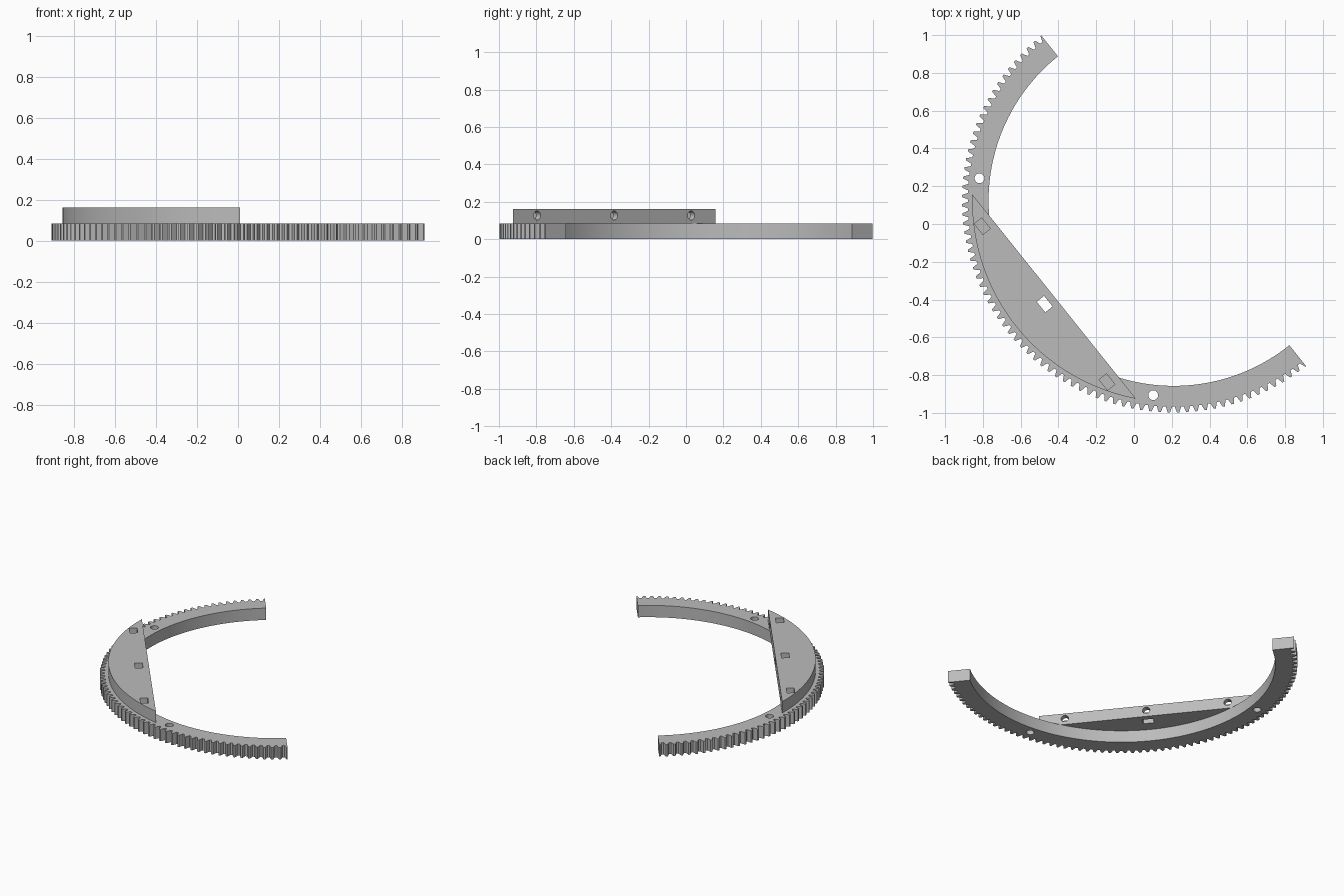
import bpy, bmesh, math
from mathutils import Matrix

if "Cube" in bpy.data.objects:
    bpy.data.objects.remove(bpy.data.objects["Cube"])

CENTRE = (0.21, 0.123)          # centre of the gear arc
AXIS = math.radians(38.7)       # direction of the symmetry axis
PLACE = Matrix.Translation((*CENTRE, 0)) @ Matrix.Rotation(AXIS, 4, 'Z')
R_TIP, R_ROOT, R_IN = 1.121, 1.09, 0.98
R_PLATE, CHORD = 1.067, 0.811
Z_RING, Z_TOP = 0.083, 0.163
TEETH = 72

grey = bpy.data.materials.new("grey")
grey.diffuse_color = (0.5, 0.5, 0.5, 1)
grey.use_nodes = True
grey.node_tree.nodes["Principled BSDF"].inputs["Base Color"].default_value = grey.diffuse_color


def polar(r, a):
    return (r * math.cos(a), r * math.sin(a))


def finish(bm, name):
    bmesh.ops.recalc_face_normals(bm, faces=bm.faces)
    bm.transform(PLACE)
    me = bpy.data.meshes.new(name)
    bm.to_mesh(me)
    bm.free()
    me.materials.append(grey)
    ob = bpy.data.objects.new(name, me)
    bpy.context.collection.objects.link(ob)
    return ob


def prism(name, outline, z0, z1):
    bm = bmesh.new()
    face = bm.faces.new([bm.verts.new((x, y, z0)) for x, y in outline])
    top = bmesh.ops.extrude_face_region(bm, geom=[face])["geom"]
    bmesh.ops.translate(bm, vec=(0, 0, z1 - z0),
                        verts=[g for g in top if isinstance(g, bmesh.types.BMVert)])
    return finish(bm, name)


def cylinder(name, matrix, radius, depth):
    bm = bmesh.new()
    bmesh.ops.create_cone(bm, cap_ends=True, segments=24, radius1=radius,
                          radius2=radius, depth=depth, matrix=matrix)
    return finish(bm, name)


def box(name, centre, size):
    bm = bmesh.new()
    bmesh.ops.create_cube(bm, size=1, matrix=Matrix.Translation(centre)
                          @ Matrix.Diagonal((*size, 1)))
    return finish(bm, name)


def cut(ob, cutters):
    bpy.context.view_layer.objects.active = ob
    for c in cutters:
        c.hide_render = True
        mod = ob.modifiers.new("cut", 'BOOLEAN')
        mod.operation, mod.solver, mod.object = 'DIFFERENCE', 'EXACT', c
        bpy.ops.object.modifier_apply(modifier=mod.name)


# Half gear ring: toothed outer edge, smooth inner edge
pitch = math.pi / TEETH
outline = []
for i in range(TEETH):
    a = math.pi / 2 + i * pitch
    for f, r in ((0, R_TIP), (0.12, R_TIP), (0.36, R_ROOT), (0.64, R_ROOT), (0.88, R_TIP)):
        outline.append(polar(r, a + f * pitch))
outline.append(polar(R_TIP, math.pi * 1.5))
outline += [polar(R_IN, math.pi * (1.5 - i / 96)) for i in range(97)]
ring = prism("gear_ring", outline, 0, Z_RING)

# Mounting plate: circle segment standing on the ring
half = math.acos(CHORD / R_PLATE)
arc = [polar(R_PLATE, math.pi - half + 2 * half * i / 48) for i in range(49)]
plate = prism("mounting_plate", arc, Z_RING, Z_TOP)

# Nut slots and sideways bolt holes
slots, bolts = [], []
for v in (-0.528, 0, 0.528):
    slots.append(box("slot_cutter", (-0.875, v, 0.1385), (0.05, 0.072, 0.123)))
    bolts.append(cylinder("bolt_cutter", Matrix.Translation((-0.84, v, 0.127))
                          @ Matrix.Rotation(math.pi / 2, 4, 'Y'), 0.024, 0.11))

# Vertical screw holes in the ring
screws = []
for s in (-1, 1):
    x, y = polar(1.035, math.pi + s * math.radians(45.3))
    screws.append(cylinder("screw_cutter", Matrix.Translation((x, y, 0.04)), 0.026, 0.3))

cut(plate, slots + bolts)
cut(ring, screws + slots)
for c in slots + bolts + screws:
    bpy.data.objects.remove(c)

# Smooth curved walls, keep crisp edges
for ob in (ring, plate):
    bpy.ops.object.select_all(action='DESELECT')
    ob.select_set(True)
    bpy.context.view_layer.objects.active = ob
    bpy.ops.object.shade_smooth_by_angle(angle=math.radians(25))
